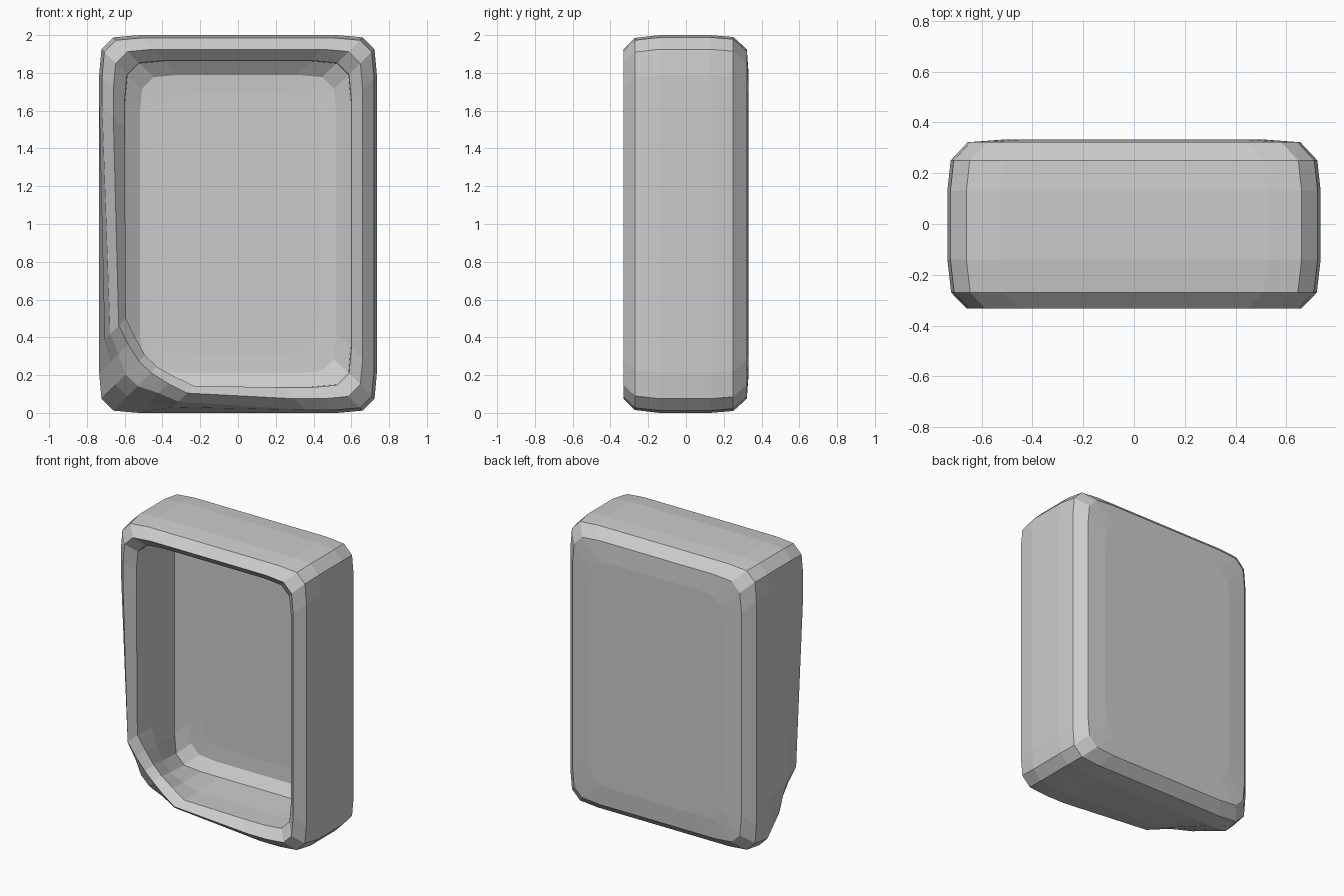
import bpy, bmesh
from mathutils import Vector

if "Cube" in bpy.data.objects:
    bpy.data.objects.remove(bpy.data.objects["Cube"])

# Corner outline as insets from the half sizes, walked from side to top
CORNER = [(0, .36), (0, .21), (.012, .075), (.075, .012), (.21, 0), (.36, 0)]

# (half width, half height, depth): outer back, around the rim, to inner back
RINGS = [
    (.52, .79, .332), (.655, .925, .322), (.722, .99, .25), (.735, 1.0, .13),
    (.735, 1.0, -.14), (.72, .985, -.27),
    (.66, .925, -.332),
    (.60, .865, -.27), (.603, .868, -.10), (.597, .862, .15),
    (.52, .79, .205), (.42, .69, .21),
]


def outline(hx, hz, y):
    pts = []
    for sx, sz in ((1, 1), (-1, 1), (-1, -1), (1, -1)):
        quarter = [Vector((sx * (hx - a), y, 1 + sz * (hz - b))) for a, b in CORNER]
        pts += quarter if sx * sz > 0 else quarter[::-1]
    return pts


# Knocked-in lower front corner
DENT = Vector((-.64, -.33, .09))
PUSH = Vector((.125, .05, .125))


def dent(p):
    w = max(0, 1 - (p - DENT).length / .43)
    return p + PUSH * min(1, w * 1.15)


# Hollow casing, lofted through the rings
bm = bmesh.new()
rings = [[bm.verts.new(dent(p)) for p in outline(*r)] for r in RINGS]
n = len(rings[0])
for r0, r1 in zip(rings, rings[1:]):
    for i in range(n):
        j = (i + 1) % n
        bm.faces.new((r0[i], r0[j], r1[j], r1[i]))
bm.faces.new(rings[0])
bm.faces.new(rings[-1])
bmesh.ops.recalc_face_normals(bm, faces=bm.faces)

mesh = bpy.data.meshes.new("hollow_casing")
bm.to_mesh(mesh)
bm.free()
casing = bpy.data.objects.new("hollow_casing", mesh)
bpy.context.collection.objects.link(casing)
